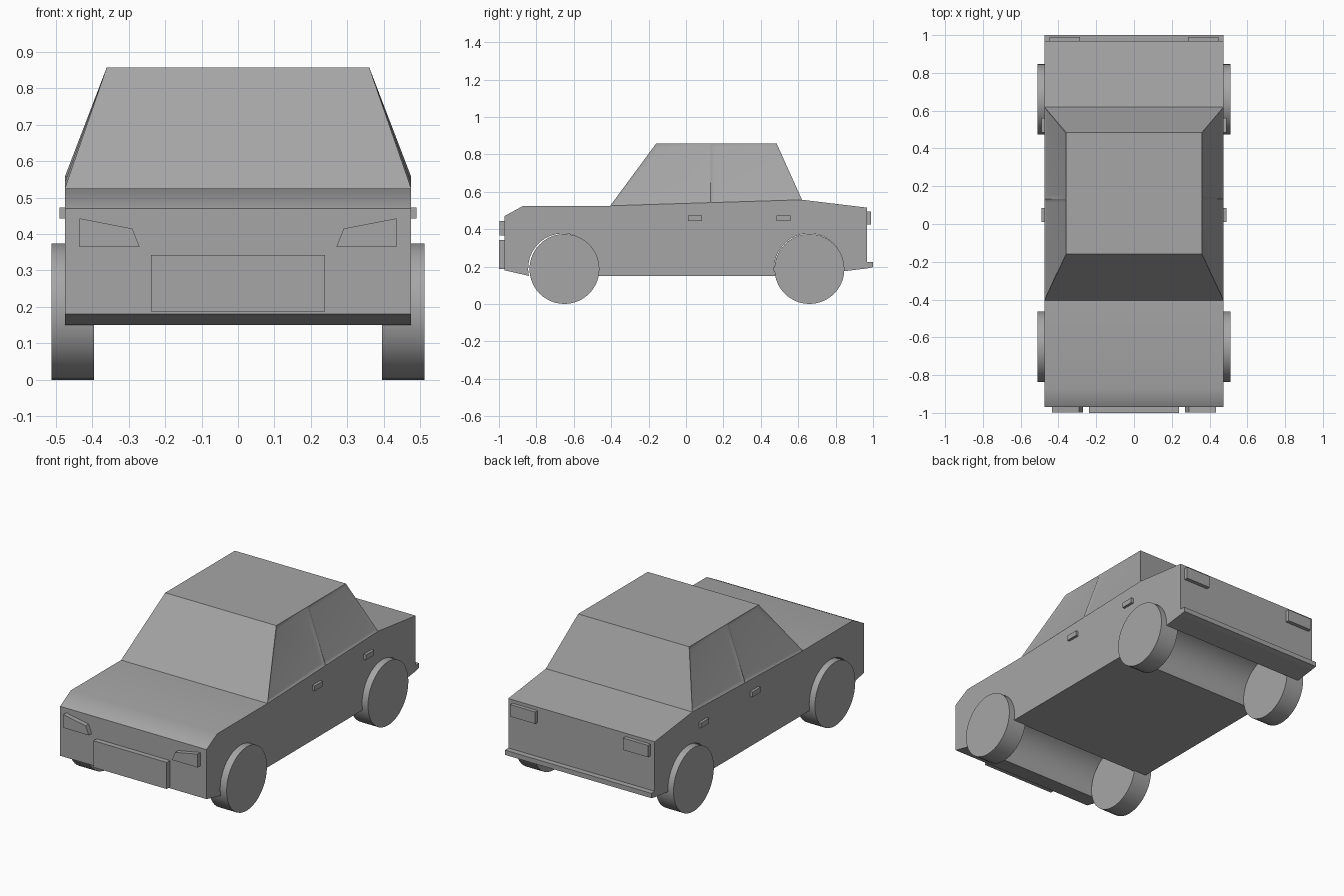
import bpy, bmesh, math
from mathutils import Vector

cube = bpy.data.objects.get("Cube")
if cube:
    bpy.data.objects.remove(cube)

grey = bpy.data.materials.new("plain grey")
grey.use_nodes = True
colour = (0.38, 0.38, 0.38, 1)
grey.diffuse_color = colour
grey.node_tree.nodes["Principled BSDF"].inputs["Base Color"].default_value = colour

HALF = 0.475          # half width of the body
NOSE, TAIL = -0.97, 0.968
WHEEL_R = 0.187


def finish(bm, name, smooth=False):
    bmesh.ops.recalc_face_normals(bm, faces=bm.faces)
    mesh = bpy.data.meshes.new(name)
    bm.to_mesh(mesh)
    bm.free()
    mesh.materials.append(grey)
    obj = bpy.data.objects.new(name, mesh)
    bpy.context.collection.objects.link(obj)
    if smooth:
        bpy.ops.object.select_all(action="DESELECT")
        obj.select_set(True)
        bpy.context.view_layer.objects.active = obj
        bpy.ops.object.shade_smooth_by_angle(angle=math.radians(30))
    return obj


def prism(name, points, shift):
    """Closed polygon pushed along a vector."""
    bm = bmesh.new()
    face = bm.faces.new([bm.verts.new(p) for p in points])
    out = bmesh.ops.extrude_face_region(bm, geom=[face])["geom"]
    moved = [g for g in out if isinstance(g, bmesh.types.BMVert)]
    bmesh.ops.translate(bm, vec=Vector(shift), verts=moved)
    return finish(bm, name)


def box(name, x, y, z):
    points = [(x[0], y[0], z[0]), (x[1], y[0], z[0]), (x[1], y[0], z[1]), (x[0], y[0], z[1])]
    return prism(name, points, (0, y[1] - y[0], 0))


def arch(y, front_drop, rear_drop, steps=20):
    """Wheel arch points from front to rear over the wheel."""
    start = math.pi + math.asin(front_drop / WHEEL_R)
    end = -math.asin(rear_drop / WHEEL_R)
    angles = [start + (end - start) * i / steps for i in range(steps + 1)]
    return [(y + WHEEL_R * math.cos(a), 0.19 + WHEEL_R * math.sin(a)) for a in angles]


# Body: side profile, with the cabin standing on the shoulder line
top = [(TAIL, 0.515), (0.62, 0.557), (-0.405, 0.525), (-0.87, 0.525), (NOSE, 0.47)]
bottom = [(NOSE, 0.18)] + arch(-0.657, 0.04, 0.04) + arch(0.658, 0.04, 0.015) + [(TAIL, 0.19)]
profile = top + bottom
REAR_BASE, FRONT_BASE = 1, 2

bm = bmesh.new()
sides = {s: [bm.verts.new((s * HALF, y, z)) for y, z in profile] for s in (-1, 1)}
roof = {s: [bm.verts.new((s * 0.36, y, 0.857)) for y in (0.485, -0.16)] for s in (-1, 1)}
left, right = sides[1], sides[-1]
for ring in (left, right):
    bm.faces.new(ring)
for i in range(len(profile)):
    if i != REAR_BASE:
        j = (i + 1) % len(profile)
        bm.faces.new((left[i], left[j], right[j], right[i]))
bm.faces.new(roof[1] + roof[-1][::-1])
for base, end in ((REAR_BASE, 0), (FRONT_BASE, 1)):
    bm.faces.new((left[base], right[base], roof[-1][end], roof[1][end]))
cabin_sides = [bm.faces.new((sides[s][REAR_BASE], sides[s][FRONT_BASE], roof[s][1], roof[s][0]))
               for s in (-1, 1)]
bmesh.ops.recalc_face_normals(bm, faces=bm.faces)

# Side windows: split at the centre pillar, then inset
windows = []
for f in cabin_sides:
    geom = [f] + list(f.edges) + list(f.verts)
    cut = bmesh.ops.bisect_plane(bm, geom=geom, plane_co=(0, 0.132, 0), plane_no=(0, 1, 0))
    windows += [g for g in cut["geom"] if isinstance(g, bmesh.types.BMFace)]
bmesh.ops.inset_individual(bm, faces=windows, thickness=0.028, depth=-0.008)
body = finish(bm, "body", smooth=True)
weighted = body.modifiers.new("weighted normals", "WEIGHTED_NORMAL")
weighted.keep_sharp = True

# Grille and rear bumper
box("grille", (-0.238, 0.238), (-1, NOSE), (0.187, 0.343))
bumper = [(TAIL, 0.19), (1, 0.197), (1, 0.225), (TAIL, 0.225)]
prism("rear_bumper", [(-HALF, y, z) for y, z in bumper], (2 * HALF, 0, 0))

# Paired parts on both sides
headlight = [(0.435, 0.443), (0.29, 0.415), (0.27, 0.365), (0.435, 0.365)]
for s, side in ((1, "left"), (-1, "right")):
    prism("headlight_" + side, [(s * x, -0.997, z) for x, z in headlight], (0, 0.027, 0))
    box("tail_light_" + side, (s * 0.285, s * 0.447), (TAIL, 0.99), (0.425, 0.495))
    for end, wheel_y, handle_y in (("front", -0.65, 0.01), ("rear", 0.66, 0.485)):
        box(f"{end}_door_handle_{side}", (s * HALF, s * 0.49),
            (handle_y, handle_y + 0.075), (0.443, 0.473))
        wheel = bmesh.new()
        bmesh.ops.create_cone(wheel, cap_ends=True, segments=40, radius1=WHEEL_R,
                              radius2=WHEEL_R, depth=0.117)
        for v in wheel.verts:
            x, y, z = v.co
            v.co = (s * 0.4535 + z, wheel_y + x, WHEEL_R + y)
        finish(wheel, f"{end}_wheel_{side}", smooth=True)
